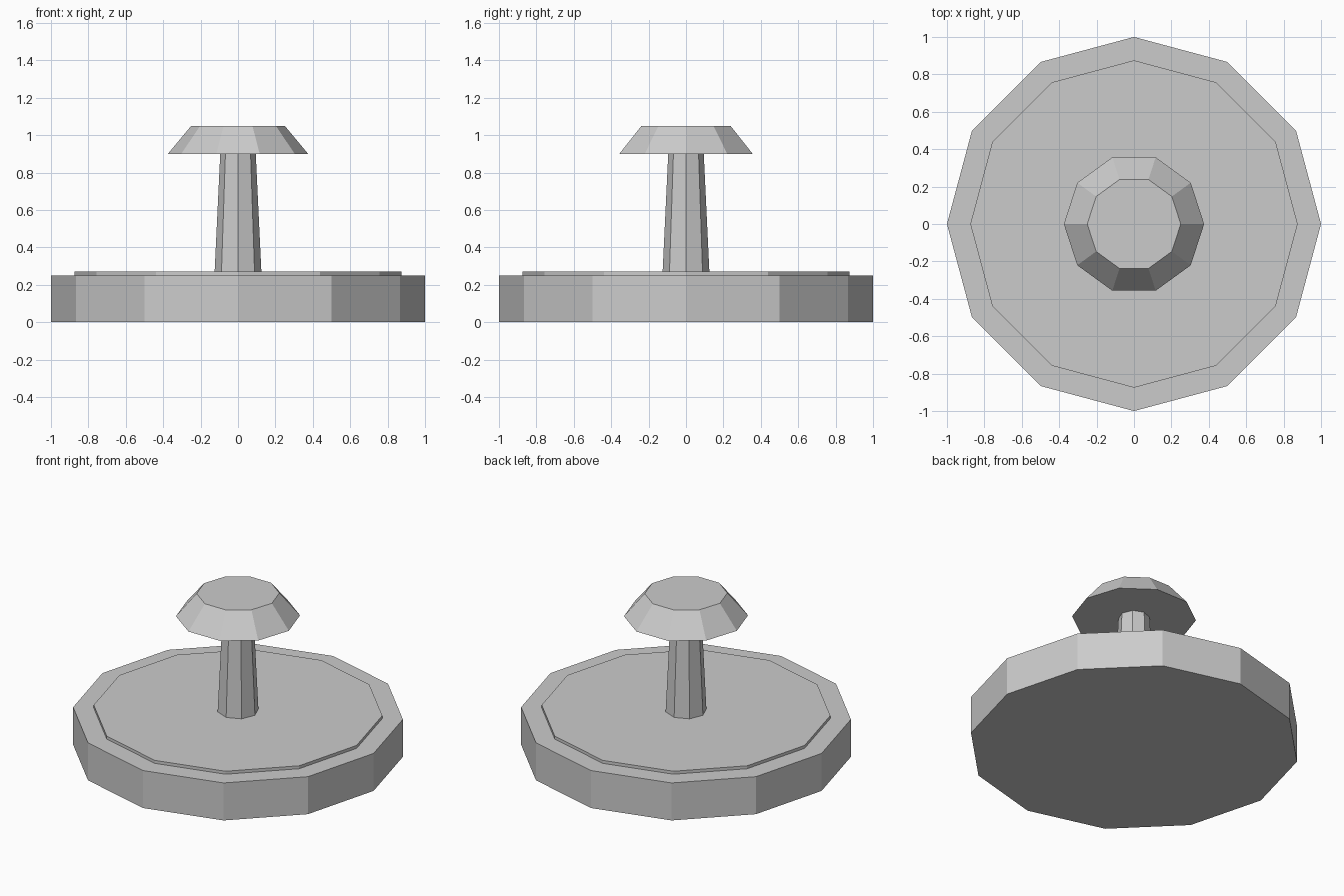
import bpy
import math

cube = bpy.data.objects.get("Cube")
if cube:
    bpy.data.objects.remove(cube, do_unlink=True)

# Single plain grey
grey = bpy.data.materials.new("plain_grey")
grey.use_nodes = True
colour = (0.6, 0.6, 0.6, 1)
grey.diffuse_color = colour
grey.node_tree.nodes["Principled BSDF"].inputs["Base Color"].default_value = colour


def tapered_prism(name, sides, r_bottom, r_top, z_bottom, z_top):
    """Upright flat-sided frustum with a corner on the +x axis."""
    bpy.ops.mesh.primitive_cone_add(
        vertices=sides, radius1=r_bottom, radius2=r_top,
        depth=z_top - z_bottom, location=(0, 0, (z_bottom + z_top) / 2))
    obj = bpy.context.object
    obj.name = name
    # Primitive corners start on +y, so turn a quarter to reach +x
    obj.rotation_euler.z = -math.pi / 2
    bpy.ops.object.transform_apply(location=False, rotation=True, scale=False)
    obj.data.materials.append(grey)
    return obj


# Thick base disc with a thin raised plate on top
tapered_prism("base", 12, 1.0, 1.0, 0.0, 0.25)
tapered_prism("raised_plate", 12, 0.875, 0.875, 0.25, 0.27)

# Slightly tapered stem and the bevelled knob it carries
tapered_prism("stem", 8, 0.125, 0.095, 0.27, 0.9)
tapered_prism("knob", 10, 0.375, 0.25, 0.9, 1.05)
